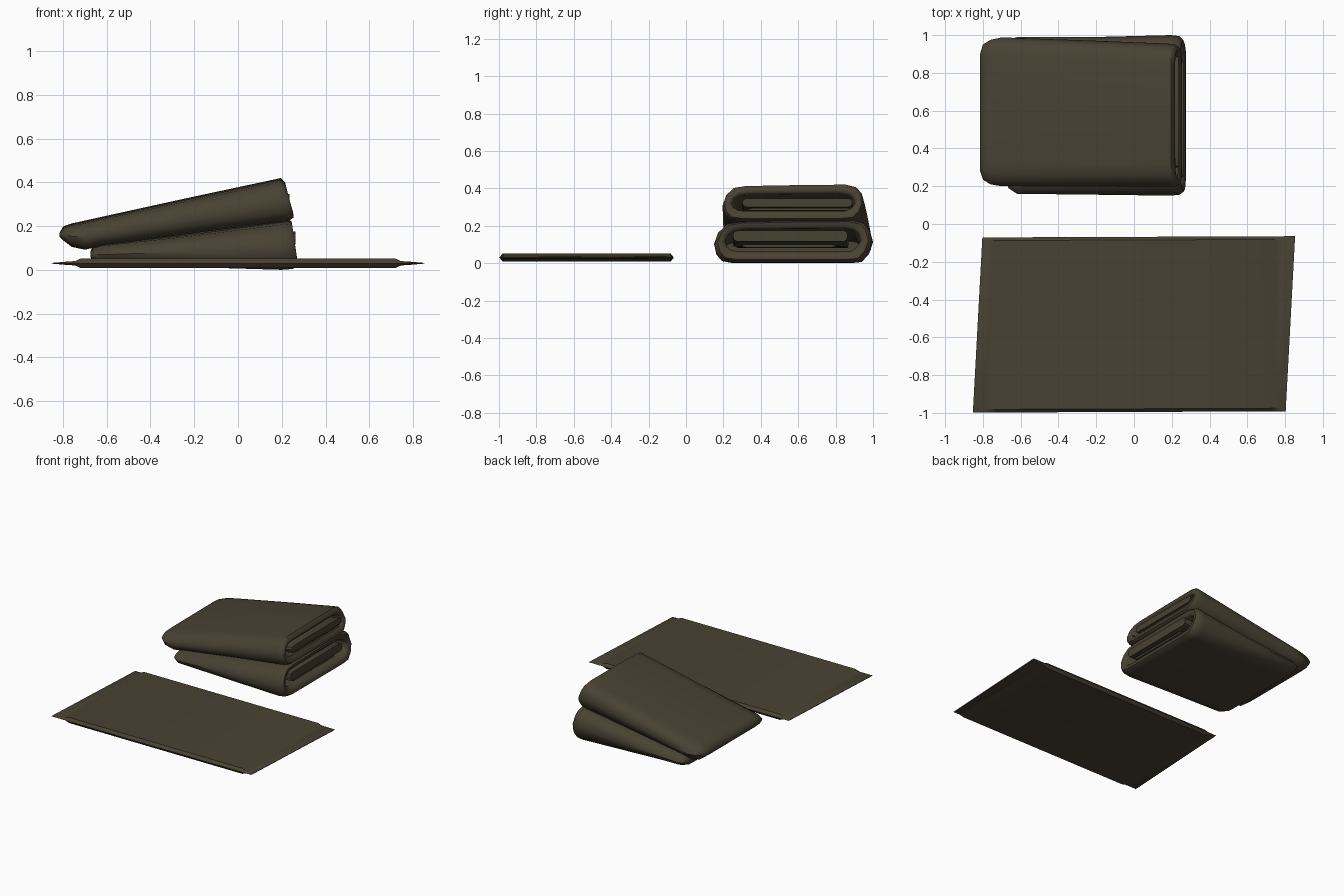
import bpy, bmesh, math

cloth = bpy.data.materials.new("dark_olive_cloth")
cloth.diffuse_color = (0.066, 0.054, 0.033, 1)


def loft(name, loops, angle=40):
    """Skin a list of equal-length point loops and cap both ends."""
    bm = bmesh.new()
    rings = [[bm.verts.new(p) for p in loop] for loop in loops]
    n = len(rings[0])
    for a, b in zip(rings, rings[1:]):
        for i in range(n):
            j = (i + 1) % n
            bm.faces.new((a[i], a[j], b[j], b[i]))
    bm.faces.new(rings[0][::-1])
    bm.faces.new(rings[-1])
    bmesh.ops.recalc_face_normals(bm, faces=bm.faces)
    me = bpy.data.meshes.new(name)
    bm.to_mesh(me)
    bm.free()
    me.materials.append(cloth)
    ob = bpy.data.objects.new(name, me)
    bpy.context.collection.objects.link(ob)
    bpy.ops.object.select_all(action='DESELECT')
    ob.select_set(True)
    bpy.context.view_layer.objects.active = ob
    bpy.ops.object.shade_smooth_by_angle(angle=math.radians(angle))
    return ob


# rounded fold section: (u across depth, v up)
FOLD = [(0, .45), (.015, .2), (.05, .05), (.12, 0), (.5, 0), (.86, 0), (.93, .03),
        (.975, .22), (1, .5), (.98, .78), (.945, .93), (.87, 1), (.5, .985),
        (.16, .96), (.08, .91), (.025, .72)]
SLAB = [(0, .5), (.01, .15), (.04, 0), (.5, 0), (.96, 0), (.99, .15), (1, .5),
        (.99, .85), (.96, 1), (.5, 1), (.04, 1), (.01, .85)]


def section(shape, x, y0, y1, z0, z1, lean=0.0):
    return [(x - lean * v, y0 + (y1 - y0) * u, z0 + (z1 - z0) * v) for u, v in shape]


def bundle(name, stations, cavity):
    """Wedge of folded cloth with a hollow, layered right end."""
    loops = [section(FOLD, *s) for s in stations + cavity]
    return loft(name, loops, 50)


# lower folded blanket
bundle("lower_folded_blanket",
       [(-.675, .24, .92, .06, .085), (-.665, .19, .97, .04, .105),
        (-.62, .16, .99, .03, .118), (-.2, .155, .99, .012, .17),
        (.2, .15, 1.0, 0, .226, .01), (.25, .155, .995, .004, .23, .02),
        (.275, .17, .975, .02, .222, .03)],
       [(.272, .192, .95, .045, .2, .03), (.25, .21, .935, .062, .185, .02),
        (-.35, .21, .935, .06, .12)])
loft("lower_inner_layer", [section(SLAB, *s) for s in
     [(-.4, .25, .87, .085, .105), (.2, .25, .865, .112, .172), (.262, .25, .865, .115, .175)]])
loft("lower_inner_flap", [section(SLAB, *s) for s in
     [(-.3, .27, .87, .08, .09), (.24, .3, .8, .085, .1)]])

# upper folded blanket, leaning down to the left
bundle("upper_folded_blanket",
       [(-.815, .28, .9, .15, .17), (-.80, .235, .95, .135, .198),
        (-.76, .21, .975, .105, .212), (-.70, .2, .988, .092, .225),
        (-.62, .2, .985, .11, .243), (-.2, .198, .97, .168, .335),
        (.18, .195, .955, .217, .416), (.235, .197, .95, .225, .42, .04),
        (.255, .207, .94, .24, .40, .04)],
       [(.252, .228, .92, .262, .385, .035), (.235, .245, .905, .278, .37, .03),
        (-.4, .245, .905, .19, .25)])
loft("upper_inner_layer", [section(SLAB, *s) for s in
     [(-.45, .3, .88, .2, .225), (.18, .3, .89, .293, .338), (.235, .3, .89, .3, .347)]])
loft("upper_inner_flap", [section(SLAB, *s) for s in
     [(-.3, .3, .88, .22, .23), (.225, .33, .895, .282, .294)]])

# flat mat: thick middle, thin skewed ends
HEX = [(0, 0), (.018, 1), (.982, 1), (1, 0), (.982, -1), (.018, -1)]


def mat_loop(x, half, skew):
    return [(x + skew * (2 * u - 1), -.995 + .927 * u + .004 * x, .03 + half * v)
            for u, v in HEX]


rows = [(.828, .0015, .025), (.785, .007, .006), (.745, .010, 0), (.72, .021, 0)]
stations = [(-x, h, s) for x, h, s in rows] + [(x, h, s) for x, h, s in rows[::-1]]
loft("flat_mat", [mat_loop(*s) for s in stations], 25)
